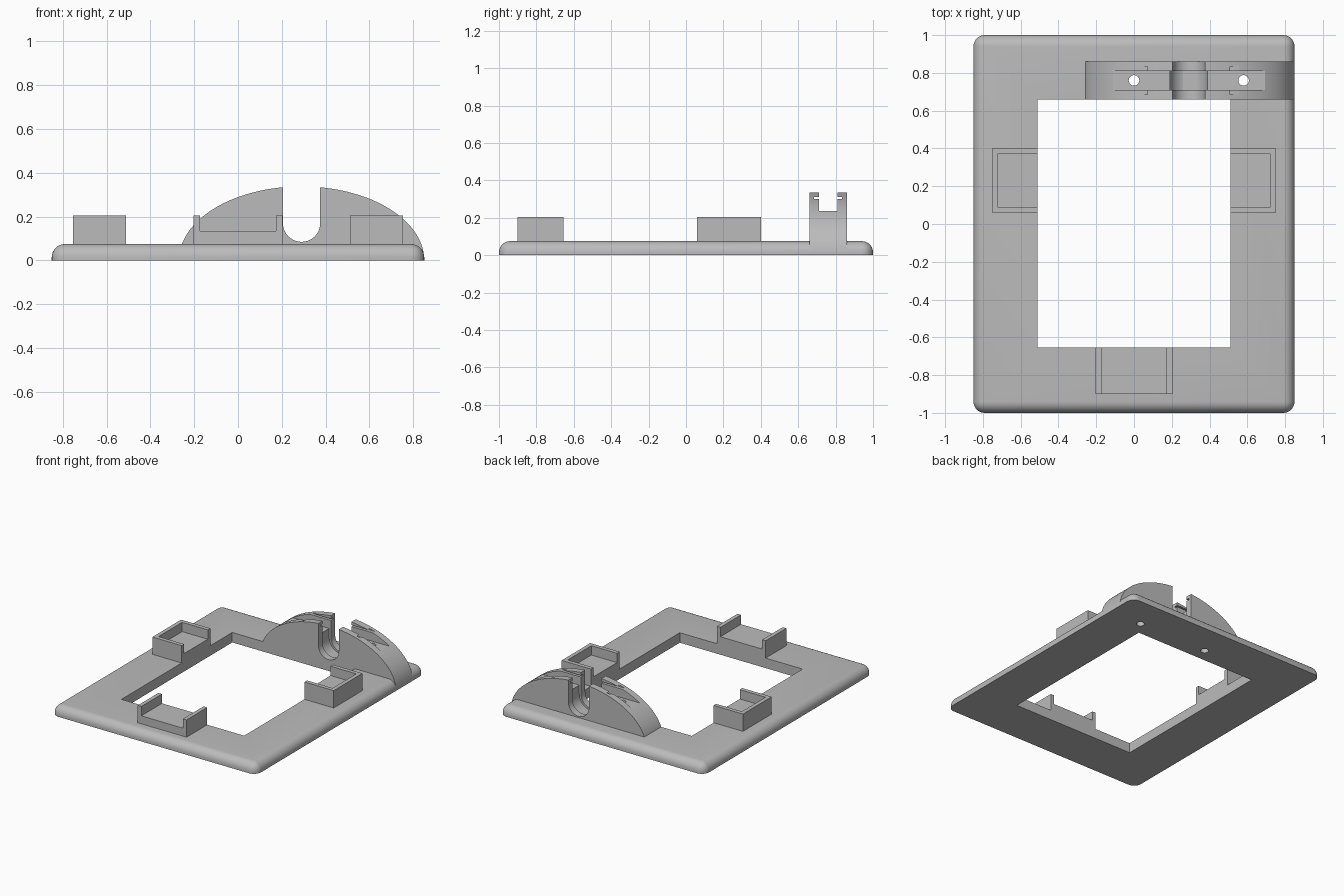
import bpy, bmesh, math
from mathutils import Matrix

cube = bpy.data.objects.get("Cube")
if cube:
    bpy.data.objects.remove(cube, do_unlink=True)

grey = bpy.data.materials.new("plain grey")
grey.use_nodes = True
GREY = (0.5, 0.5, 0.5, 1)
grey.diffuse_color = GREY
grey.node_tree.nodes["Principled BSDF"].inputs["Base Color"].default_value = GREY


def finish(name, bm):
    bmesh.ops.recalc_face_normals(bm, faces=bm.faces)
    mesh = bpy.data.meshes.new(name)
    bm.to_mesh(mesh)
    bm.free()
    mesh.materials.append(grey)
    obj = bpy.data.objects.new(name, mesh)
    bpy.context.collection.objects.link(obj)
    return obj


def box_mesh(x, y, z):
    bm = bmesh.new()
    bmesh.ops.create_cube(bm, size=1)
    for v in bm.verts:
        v.co = [lo + (c + 0.5) * (hi - lo) for c, (lo, hi) in zip(v.co, (x, y, z))]
    return bm


def box(name, x, y, z):
    return finish(name, box_mesh(x, y, z))


def prism(name, outline, y0, y1):
    """Extrude an x-z outline along y."""
    bm = bmesh.new()
    face = bm.faces.new([bm.verts.new((x, y0, z)) for x, z in outline])
    new = bmesh.ops.extrude_face_region(bm, geom=[face])["geom"]
    verts = [g for g in new if isinstance(g, bmesh.types.BMVert)]
    bmesh.ops.translate(bm, verts=verts, vec=(0, y1 - y0, 0))
    return finish(name, bm)


def arc(cx, cz, a, b, start, end, n):
    angles = [math.radians(start + (end - start) * i / n) for i in range(n + 1)]
    return [(cx + a * math.cos(t), cz + b * math.sin(t)) for t in angles]


def select(obj):
    bpy.ops.object.select_all(action="DESELECT")
    obj.select_set(True)
    bpy.context.view_layer.objects.active = obj


def cut(obj, *cutters):
    select(obj)
    for cutter in cutters:
        cutter.hide_render = True
        mod = obj.modifiers.new("cut", "BOOLEAN")
        mod.operation = "DIFFERENCE"
        mod.solver = "EXACT"
        mod.object = cutter
        bpy.ops.object.modifier_apply(modifier=mod.name)
        bpy.data.objects.remove(cutter, do_unlink=True)


def screw_hole(x):
    bm = bmesh.new()
    bmesh.ops.create_cone(bm, cap_ends=True, segments=32, radius1=0.028, radius2=0.028,
                          depth=1, matrix=Matrix.Translation((x, 0.76, 0)))
    return finish("hole_cutter", bm)


def smooth(obj):
    select(obj)
    bpy.ops.object.shade_smooth_by_angle(angle=math.radians(30))


TOP = 0.075
HOLES = (0.0, 0.58)

# Frame plate, rounded everywhere except around its base
bm = box_mesh((-0.85, 0.85), (-1, 1), (0, TOP))
rim = [e for e in bm.edges if max(v.co.z for v in e.verts) > 0.01]
bmesh.ops.bevel(bm, geom=rim, offset=0.06, segments=8, profile=0.5, affect="EDGES")
frame = finish("frame_plate", bm)
cut(frame, box("window_cutter", (-0.51, 0.51), (-0.655, 0.66), (-1, 1)),
    *[screw_hole(x) for x in HOLES])
smooth(frame)

# Arched mount with a round-bottomed slot, a long channel and thin side grooves
MID = 0.29
mount = prism("arched_mount", arc(MID, 0, 0.56, 0.338, 2, 178, 72), 0.66, 0.86)


def slot(radius, y0, y1):
    lower = arc(MID, 0.17, radius, radius, 180, 360, 24)
    return prism("slot_cutter", lower + [(MID + radius, 1), (MID - radius, 1)], y0, y1)


cut(mount, slot(0.085, 0.5, 1), slot(0.1, 0.71, 0.81),
    box("channel_cutter", (-1, 1.5), (0.71, 0.81), (0.235, 1)),
    box("groove_cutter", (-1, 1.5), (0.685, 0.835), (0.299, 0.311)),
    *[screw_hole(x) for x in HOLES])
smooth(mount)

# Raised brackets: side ones have a back wall, the front one is open at both ends
BASE, FLOOR, RIM, WALL = 0.06, 0.135, 0.205, 0.03
for name, s in (("left_bracket", 1), ("right_bracket", -1)):
    bracket = box(name, sorted((s * 0.51, s * 0.753)), (0.06, 0.4), (BASE, RIM))
    cut(bracket, box("pocket_cutter", sorted((s * 0.4, s * (0.753 - WALL))),
                     (0.06 + WALL, 0.4 - WALL), (FLOOR, 1)))

front = box("front_bracket", (-0.203, 0.203), (-0.9, -0.655), (BASE, RIM))
cut(front, box("pocket_cutter", (-0.173, 0.173), (-1.2, -0.4), (FLOOR, 1)))
